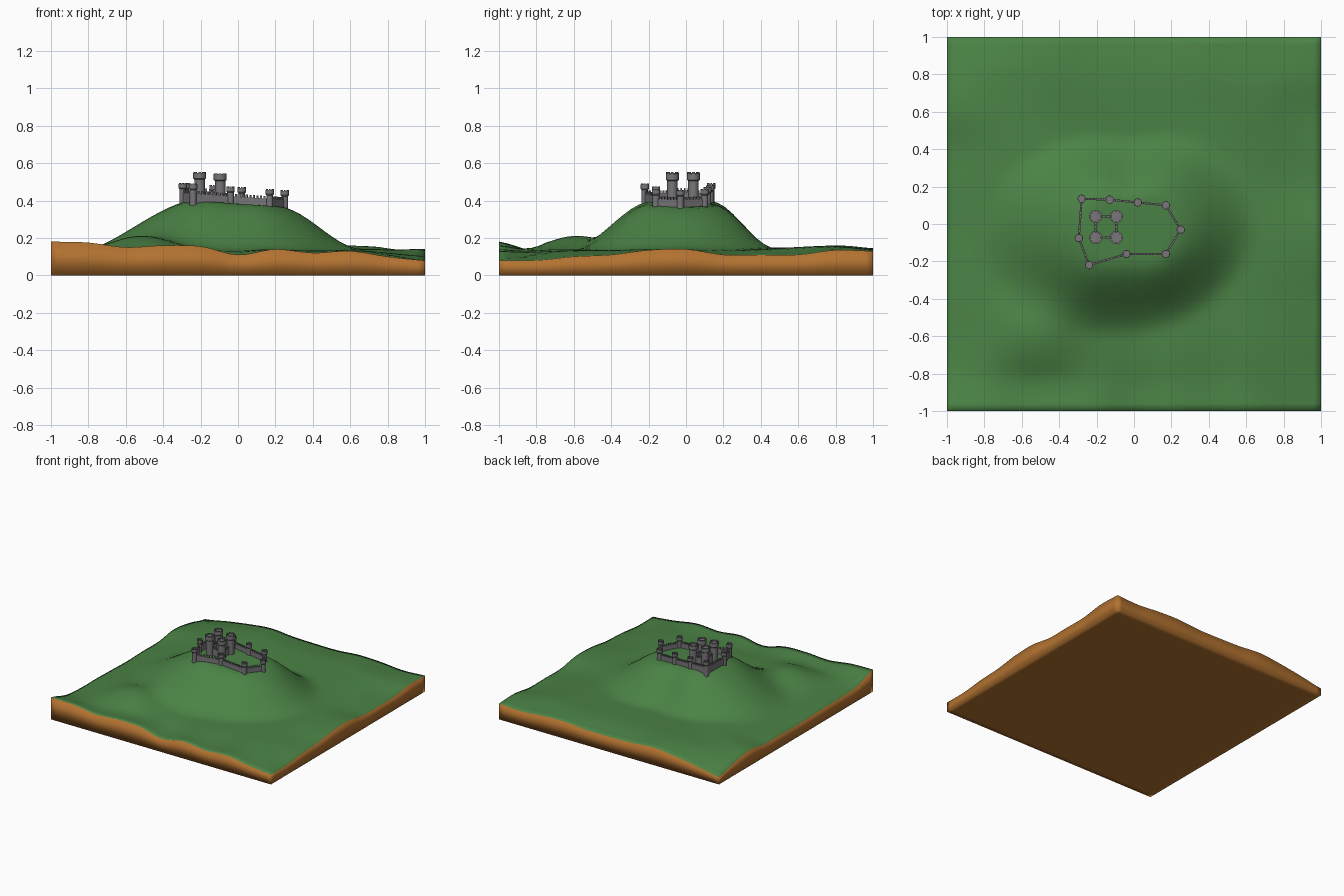
import bpy, bmesh, math
from mathutils import Vector

if "Cube" in bpy.data.objects:
    bpy.data.objects.remove(bpy.data.objects["Cube"])


def material(name, rgb):
    m = bpy.data.materials.new(name)
    m.diffuse_color = (*rgb, 1)
    m.use_nodes = True
    m.node_tree.nodes["Principled BSDF"].inputs["Base Color"].default_value = m.diffuse_color
    return m


GRASS = material("grass green", (0.070, 0.225, 0.060))
EARTH = material("earth brown", (0.45, 0.17, 0.030))
STONE = material("stone grey", (0.19, 0.18, 0.19))


def finish(bm, name, mats, angle=None):
    bmesh.ops.recalc_face_normals(bm, faces=bm.faces)
    me = bpy.data.meshes.new(name)
    bm.to_mesh(me)
    bm.free()
    for m in mats:
        me.materials.append(m)
    ob = bpy.data.objects.new(name, me)
    bpy.context.collection.objects.link(ob)
    if angle:
        bpy.context.view_layer.objects.active = ob
        ob.select_set(True)
        bpy.ops.object.shade_smooth_by_angle(angle=math.radians(angle))
        ob.select_set(False)
    return ob


def spline(vals, t, closed=False):
    """Smooth curve through evenly spaced values, t from 0 to 1."""
    n = len(vals) if closed else len(vals) - 1
    u = t * n
    i = min(int(u), n - 1)
    f = u - i
    get = (lambda k: vals[k % n]) if closed else (lambda k: vals[max(0, min(n, k))])
    a, b, c, d = (get(i + k) for k in (-1, 0, 1, 2))
    return b + 0.5 * f * (c - a + f * (2*a - 5*b + 4*c - d + f * (3*(b - c) + d - a)))


# Heights along the four borders, from -1 to 1
FRONT = [.18, .175, .15, .16, .155, .11, .14, .12, .13, .10, .08]
BACK = [.06, .095, .125, .145, .13, .125, .125, .14, .135, .12, .13]
LEFT = [.18, .125, .11, .11, .105, .10, .105, .105, .13, .105, .06]
RIGHT = [.08, .08, .10, .11, .135, .14, .11, .11, .11, .135, .13]
# Hill rim and foot radius for eight directions, east first, turning to north
RIM = [.27, .24, .15, .22, .20, .23, .18, .24]
FOOT = [.68, .62, .48, .62, .81, .68, .58, .60]
# Foothill and low swells: x, y, spread, height
SWELLS = ((-.52, -.59, .16, .08), (.7, .7, .2, .02), (-.6, .3, .2, .015), (.1, -.75, .15, .012),
          (0, .65, .25, .012))


def ground(x, y):
    u, v = (x + 1) / 2, (y + 1) / 2
    edge = ((1-v)*spline(FRONT, u) + v*spline(BACK, u) + (1-u)*spline(LEFT, v) + u*spline(RIGHT, v)
            - (1-u)*(1-v)*FRONT[0] - u*(1-v)*FRONT[-1] - (1-u)*v*BACK[0] - u*v*BACK[-1])
    # border heights settle to a common level inland
    d = 1 - max(abs(x), abs(y))
    base = .135 + (edge - .135) * math.exp(-(d / .3)**1.5)
    fade = min(1, 4 * (1 - abs(x))) * min(1, 4 * (1 - abs(y)))
    for cx, cy, s, h in SWELLS:
        base += fade * h * math.exp(-((x-cx)**2 + (y-cy)**2) / (2*s*s))
    dx, dy = x + .03, y + .02
    turn = (math.atan2(dy, dx) / (2*math.pi)) % 1
    r0, r1 = spline(RIM, turn, True), spline(FOOT, turn, True)
    t = max(0, min(1, (math.hypot(dx, dy) - r0) / (r1 - r0)))
    k = 1 - .75*t*t*(3 - 2*t) - .25*t
    top = .383 - .07 * max(-.3, min(.3, x))
    return base + (top - base) * k


# Terrain block: grassy top, earth sides and underside
N = 48
STEPS = [2*i/N - 1 for i in range(N + 1)]
bm = bmesh.new()
grid = [[bm.verts.new((x, y, ground(x, y))) for x in STEPS] for y in STEPS]
base = [[bm.verts.new((x, y, 0)) for x in STEPS] for y in STEPS]
for layer, mat in ((grid, 0), (base, 1)):
    for j in range(N):
        for i in range(N):
            bm.faces.new((layer[j][i], layer[j][i+1], layer[j+1][i+1],
                          layer[j+1][i])).material_index = mat
border = ([(0, i) for i in range(N)] + [(j, N) for j in range(N)]
          + [(N, i) for i in range(N, 0, -1)] + [(j, 0) for j in range(N, 0, -1)])
for (a, b), (c, d) in zip(border, border[1:] + border[:1]):
    bm.faces.new((grid[a][b], base[a][b], base[c][d], grid[c][d])).material_index = 1
finish(bm, "terrain", [GRASS, EARTH], 180)


def bar(bm, a, b, thick, bottom, top):
    """Upright slab from a to b; bottom and top are (z at a, z at b)."""
    a, b = Vector(a), Vector(b)
    d = (b - a).normalized() * thick / 2
    s = Vector((-d.y, d.x))
    vs = [bm.verts.new((p.x, p.y, z)) for zs in (bottom, top)
          for p, z in ((a - s, zs[0]), (b - s, zs[1]), (b + s, zs[1]), (a + s, zs[0]))]
    for f in ((0, 1, 2, 3), (4, 5, 6, 7), (0, 1, 5, 4), (1, 2, 6, 5), (2, 3, 7, 6), (3, 0, 4, 7)):
        bm.faces.new([vs[i] for i in f])


def plateau(x, y):
    """Level the masonry is measured from."""
    return .383 - .07 * x


def wall(name, a, b, height, thick=.011):
    """Curtain wall with merlons, following the ground."""
    bm = bmesh.new()
    a, b = Vector(a), Vector(b)
    za, zb = plateau(*a), plateau(*b)
    bar(bm, a, b, thick, (za - .05, zb - .05), (za + height, zb + height))
    n = max(2, round((b - a).length / .02))
    for i in range(n):
        t0, t1 = (i + .25) / n, (i + .75) / n
        z0, z1 = za + (zb - za)*t0 + height, za + (zb - za)*t1 + height
        bar(bm, a.lerp(b, t0), a.lerp(b, t1), thick, (z0, z1), (z0 + .014, z1 + .014))
    finish(bm, name, [STONE])


def tower(name, x, y, r, height, head):
    """Round tower with a wider battlemented head."""
    bm = bmesh.new()
    z, R, seg, m = plateau(x, y), r * 1.24, 20, .005
    top = z + height - m
    prof = [(r, z - .05), (r, top - head), (R, top - head + .006), (R, top),
            (R * .75, top), (R * .75, top - .006)]
    rings = [[bm.verts.new((x + q*math.cos(2*math.pi*i/seg), y + q*math.sin(2*math.pi*i/seg), h))
              for i in range(seg)] for q, h in prof]
    for lo, hi in zip(rings, rings[1:]):
        for i in range(seg):
            bm.faces.new((lo[i], lo[(i+1) % seg], hi[(i+1) % seg], hi[i]))
    bm.faces.new(rings[-1])
    bm.faces.new(rings[0])
    for i in range(8):
        p, q = (Vector((x + .875*R*math.cos(a), y + .875*R*math.sin(a)))
                for a in (math.pi/4*(i - .3), math.pi/4*(i + .3)))
        bar(bm, p, q, R * .22, (top - .001,)*2, (top + m,)*2)
    finish(bm, name, [STONE], 30)


# Outer ring of towers and curtain walls
OUTER = [(-.28, .135), (-.13, .13), (.02, .115), (.17, .10), (.25, -.03),
         (.17, -.16), (-.04, -.16), (-.24, -.22), (-.295, -.075)]
for i, p in enumerate(OUTER):
    tower(f"outer_tower_{i+1}", *p, .018, .09, .028)
    wall(f"curtain_wall_{i+1}", p, OUTER[(i+1) % len(OUTER)], .038)

# Central keep: four large towers joined by walls
KEEP = [(-.205, .04), (-.095, .04), (-.095, -.073), (-.205, -.073)]
for i, p in enumerate(KEEP):
    tower(f"keep_tower_{i+1}", *p, .028, .156, .036)
    wall(f"keep_wall_{i+1}", p, KEEP[(i+1) % 4], .055)
